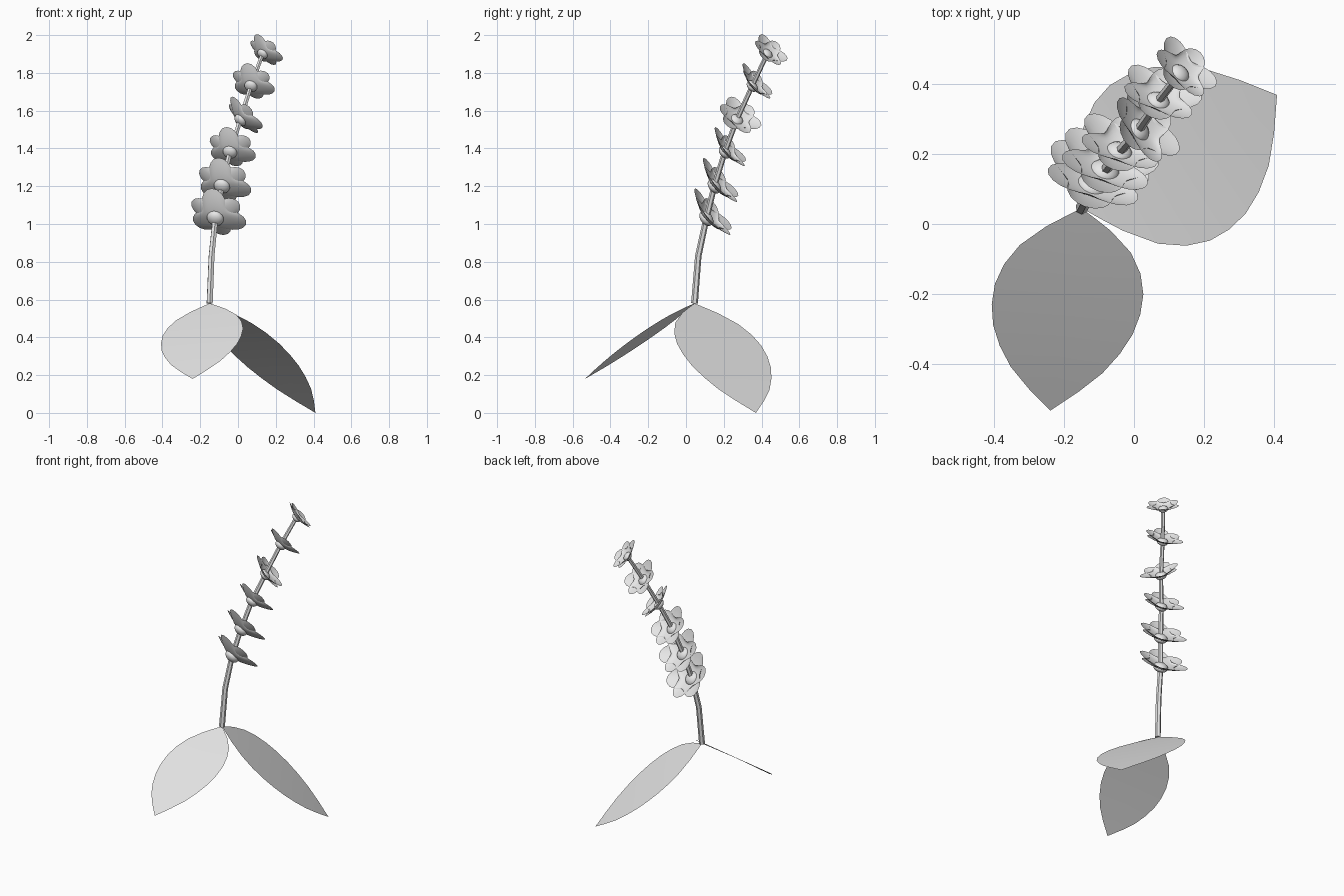
import bpy, bmesh, math
from mathutils import Vector, Matrix

cube = bpy.data.objects.get("Cube")
if cube:
    bpy.data.objects.remove(cube, do_unlink=True)

grey = bpy.data.materials.new("light_grey")
grey.use_nodes = True
grey.diffuse_color = (0.8, 0.8, 0.8, 1)
grey.node_tree.nodes["Principled BSDF"].inputs["Base Color"].default_value = (0.8, 0.8, 0.8, 1)


def finish(bm, name, smooth=True):
    mesh = bpy.data.meshes.new(name)
    for face in bm.faces:
        face.smooth = smooth
    bm.to_mesh(mesh)
    bm.free()
    mesh.materials.append(grey)
    obj = bpy.data.objects.new(name, mesh)
    bpy.context.collection.objects.link(obj)
    return obj


# Stem: a tapering six-sided tube that bends backwards
stem_path = [(-0.15, 0.045, 0.58), (-0.14, 0.065, 0.83), (-0.12, 0.108, 1.03),
             (-0.085, 0.15, 1.2), (-0.043, 0.205, 1.38), (0.012, 0.268, 1.55),
             (0.068, 0.35, 1.73), (0.13, 0.43, 1.9)]
curve = bpy.data.curves.new("stem", "CURVE")
curve.dimensions = "3D"
curve.bevel_depth = 0.018
curve.bevel_resolution = 1
curve.use_fill_caps = True
spline = curve.splines.new("POLY")
spline.points.add(len(stem_path) - 1)
for i, (point, co) in enumerate(zip(spline.points, stem_path)):
    point.co = (*co, 1)
    point.radius = 1 - 0.05 * i
stem = bpy.data.objects.new("stem", curve)
bpy.context.collection.objects.link(stem)
bpy.context.view_layer.objects.active = stem
stem.select_set(True)
bpy.ops.object.convert(target="MESH")
stem = bpy.context.object
stem.data.materials.clear()
stem.data.materials.append(grey)
bpy.ops.object.shade_smooth_by_angle(angle=math.radians(35))
stem.select_set(False)


# Leaves: flat blades with a pointed tip, widest near the middle
leaf_profile = [(0, 0), (0.05, 0.22), (0.1, 0.43), (0.2, 0.74), (0.3, 0.91), (0.4, 0.99),
                (0.5, 0.99), (0.6, 0.93), (0.7, 0.8), (0.8, 0.61), (0.9, 0.33), (1, 0)]


def leaf(name, base, tip, half_width, bow):
    base, tip, side = Vector(base), Vector(tip), Vector(half_width)
    bm = bmesh.new()
    rows = []
    for t, w in leaf_profile:
        mid = base.lerp(tip, t) + Vector((0, 0, bow * 4 * t * (1 - t)))
        rows.append([bm.verts.new(mid + side * w * k) for k in (-1, 0, 1)])
    for a, b in zip(rows, rows[1:]):
        for k in range(2):
            bm.faces.new((a[k], a[k + 1], b[k + 1], b[k]))
    bmesh.ops.remove_doubles(bm, verts=bm.verts, dist=0.0001)
    bmesh.ops.recalc_face_normals(bm, faces=bm.faces)
    if sum(f.normal.z for f in bm.faces) < 0:
        bmesh.ops.reverse_faces(bm, faces=bm.faces)
    return finish(bm, name)


leaf("front_leaf", stem_path[0], (-0.24, -0.535, 0.18), (0.215, -0.015, 0.02), 0.008)
leaf("back_leaf", stem_path[0], (0.41, 0.37, 0), (-0.145, 0.225, -0.005), 0.015)


# Flowers: two three-lobed cups turned against each other, with a round heart
def cup(name, frame, radius, depth, turn):
    bm = bmesh.new()
    rings, segments = 7, 36
    centre = bm.verts.new((0, 0, 0))
    previous = None
    for i in range(1, rings + 1):
        s = i / rings
        ring = []
        for j in range(segments):
            a = math.tau * j / segments
            lobe = math.cos(3 * a)
            r = radius * s * (1 - 0.24 * s * (1 - lobe))
            z = depth * s ** 1.6 * (0.8 + 0.2 * lobe)
            ring.append(bm.verts.new((r * math.cos(a + turn), r * math.sin(a + turn), z)))
        for j in range(segments):
            k = (j + 1) % segments
            if previous:
                bm.faces.new((previous[j], ring[j], ring[k], previous[k]))
            else:
                bm.faces.new((centre, ring[j], ring[k]))
        previous = ring
    bm.transform(frame)
    return finish(bm, name)


def flower(index, position, facing, radius):
    n = Vector(facing).normalized()
    up = (Vector((0, 0, 1)) - n * n.z).normalized()
    side = n.cross(up)
    frame = Matrix.Translation(position) @ Matrix((up, side, n)).transposed().to_4x4()
    cup(f"outer_petals_{index}", frame, radius, radius * 0.3, 0)
    cup(f"inner_petals_{index}", frame @ Matrix.Translation((0, 0, radius * 0.02)),
        radius * 0.92, radius * 0.28, math.pi / 3)
    bm = bmesh.new()
    bmesh.ops.create_uvsphere(bm, u_segments=16, v_segments=10, radius=radius * 0.28)
    bm.transform(frame @ Matrix.Diagonal((1, 1, 0.65, 1)))
    finish(bm, f"flower_heart_{index}")


back, turned = (0.25, 0.74, 0.61), (0.66, 0.42, 0.62)
blooms = [(back, 0.163), (back, 0.155), (back, 0.137), (turned, 0.128),
          ((0.3, 0.72, 0.62), 0.125), ((0.55, 0.56, 0.62), 0.108)]
for i, (position, (facing, radius)) in enumerate(zip(stem_path[2:], blooms), 1):
    flower(i, position, facing, radius)
